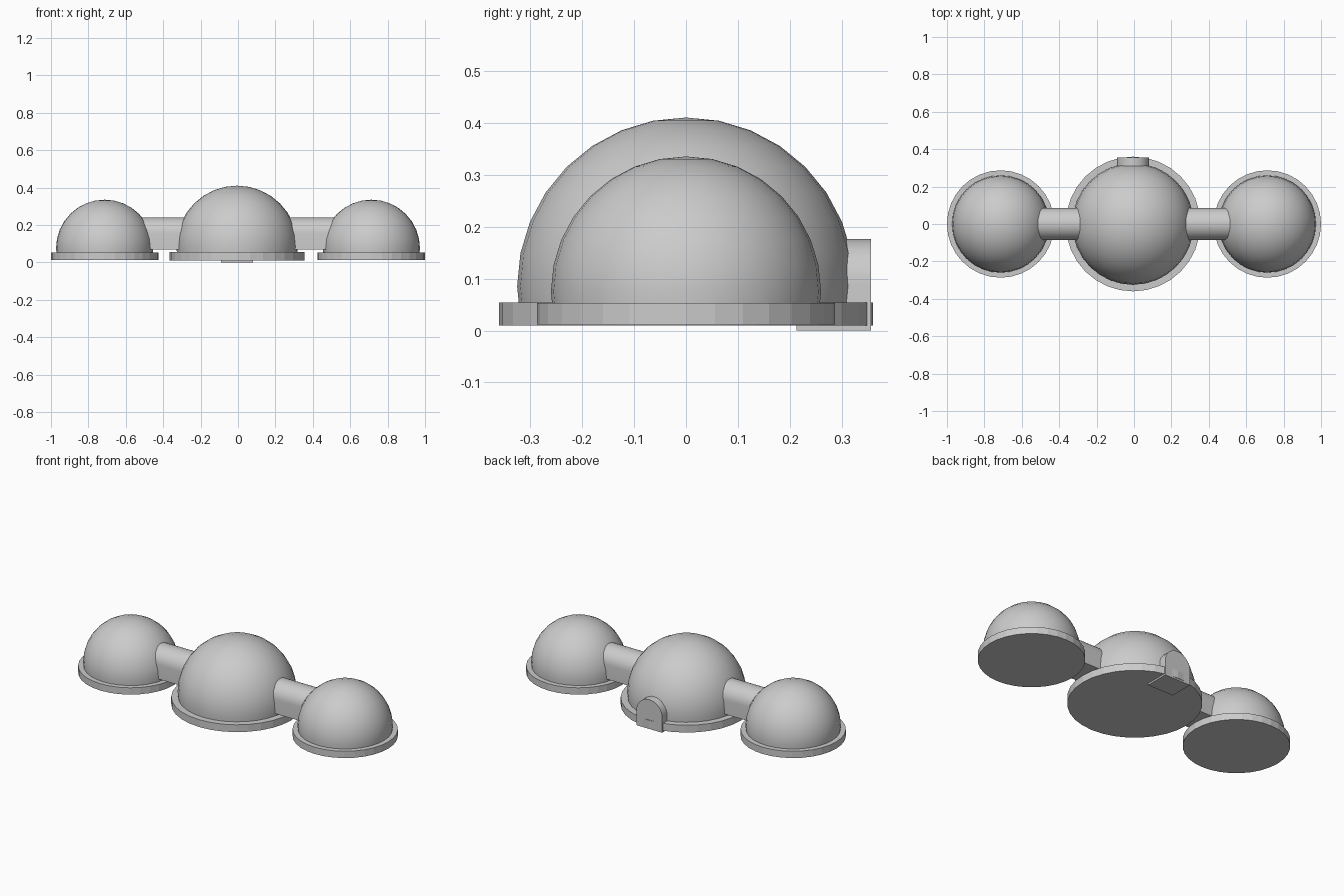
import bpy
import bmesh
import math
from mathutils import Matrix, Vector

cube = bpy.data.objects.get("Cube")
if cube:
    bpy.data.objects.remove(cube, do_unlink=True)

# One plain grey for the whole model
GREY = (0.6, 0.6, 0.6, 1)
grey = bpy.data.materials.new("plain grey")
grey.use_nodes = True
grey.diffuse_color = GREY
grey.node_tree.nodes["Principled BSDF"].inputs["Base Color"].default_value = GREY


def finish(name, bm, smooth_angle):
    bmesh.ops.recalc_face_normals(bm, faces=bm.faces)
    mesh = bpy.data.meshes.new(name)
    bm.to_mesh(mesh)
    bm.free()
    mesh.materials.append(grey)
    obj = bpy.data.objects.new(name, mesh)
    bpy.context.collection.objects.link(obj)
    bpy.ops.object.select_all(action="DESELECT")
    obj.select_set(True)
    bpy.context.view_layer.objects.active = obj
    bpy.ops.object.shade_smooth_by_angle(angle=math.radians(smooth_angle))
    return obj


def dome(name, x, z, radius, cut_z):
    """Sphere with its lower part cut away inside the base."""
    bm = bmesh.new()
    bmesh.ops.create_uvsphere(bm, u_segments=32, v_segments=16, radius=radius,
                              matrix=Matrix.Translation((x, 0, z)))
    bmesh.ops.bisect_plane(bm, geom=bm.verts[:] + bm.edges[:] + bm.faces[:],
                           plane_co=(0, 0, cut_z), plane_no=(0, 0, 1), clear_inner=True)
    bmesh.ops.holes_fill(bm, edges=[e for e in bm.edges if e.is_boundary])
    finish(name, bm, 30)


def base(name, x, radius, bottom, top):
    """Flat-sided disc under a dome."""
    bm = bmesh.new()
    bmesh.ops.create_cone(bm, cap_ends=True, segments=32, radius1=radius, radius2=radius,
                          depth=top - bottom,
                          matrix=Matrix.Translation((x, 0, (top + bottom) / 2)))
    finish(name, bm, 5)


def arch(name, start, end, half_width, height):
    """Flat-bottomed tunnel with a round top, swept from start to end."""
    start, end = Vector(start), Vector(end)
    side = (end - start).cross(Vector((0, 0, 1))).normalized()
    spring = height - half_width
    outline = [(-half_width, 0), (half_width, 0)]
    steps = 16
    for i in range(steps + 1):
        a = math.pi * i / steps
        outline.append((half_width * math.cos(a), spring + half_width * math.sin(a)))
    bm = bmesh.new()
    verts = [bm.verts.new(start + side * u + Vector((0, 0, v))) for u, v in outline]
    face = bm.faces.new(verts)
    swept = bmesh.ops.extrude_face_region(bm, geom=[face])["geom"]
    bmesh.ops.translate(bm, vec=end - start,
                        verts=[v for v in swept if isinstance(v, bmesh.types.BMVert)])
    finish(name, bm, 30)


# Central dome and its base
MID = -0.005
dome("central_dome", MID, 0.085, 0.325, 0.03)
base("central_base", MID, 0.36, 0.01, 0.054)

# Side domes, their bases and the corridors that join them to the centre
for label, sign in (("left", 1), ("right", -1)):
    x = sign * 0.713
    dome(label + "_dome", x, 0.075, 0.26, 0.03)
    base(label + "_base", x, 0.287, 0.012, 0.053)
    arch(label + "_corridor", (sign * 0.2, 0, 0.07), (sign * 0.6, 0, 0.07), 0.086, 0.17)

# Short arched entrance at the back
arch("entrance", (MID, 0.213, 0), (MID, 0.356, 0), 0.086, 0.176)
